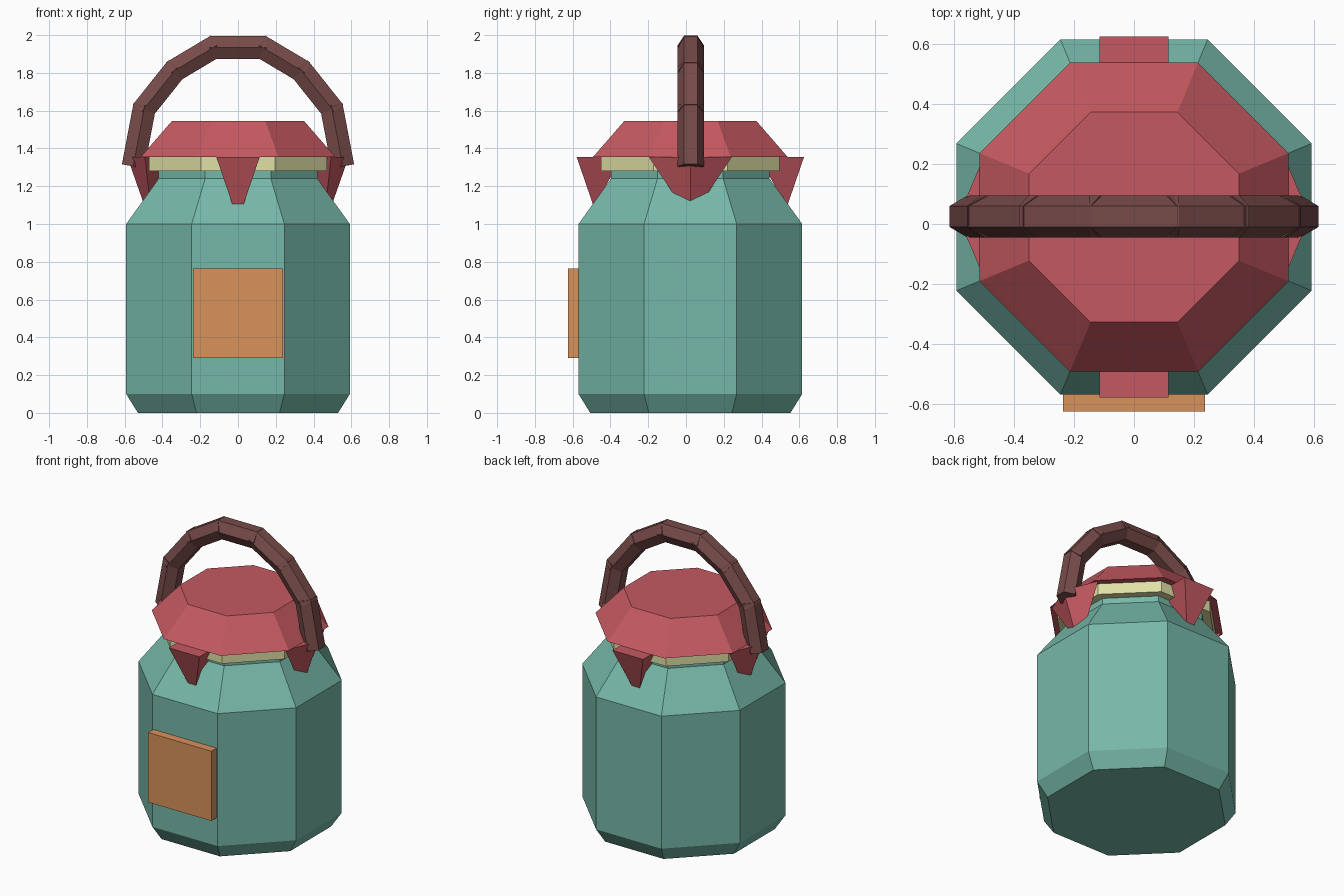
import bpy
import bmesh
from math import cos, pi, radians
from mathutils import Matrix, Vector

default = bpy.data.objects.get("Cube")
if default:
    bpy.data.objects.remove(default)

AXIS_Y = 0.023  # the jar's axis; the label shifts it off the origin


def material(name, rgb):
    """Flat colour given as 0-255 sRGB, stored as linear."""
    lin = [((c / 255 + 0.055) / 1.055) ** 2.4 for c in rgb] + [1.0]
    mat = bpy.data.materials.new(name)
    mat.use_nodes = True
    mat.diffuse_color = lin
    bsdf = mat.node_tree.nodes["Principled BSDF"]
    bsdf.inputs["Base Color"].default_value = lin
    bsdf.inputs["Roughness"].default_value = 0.8
    return mat


TEAL = material("teal glass", (118, 184, 168))
RED = material("red cloth", (197, 89, 97))
CREAM = material("cream band", (224, 224, 166))
ORANGE = material("orange label", (216, 146, 91))
BROWN = material("brown handle", (119, 75, 73))


def finish(bm, name, mat):
    bmesh.ops.recalc_face_normals(bm, faces=bm.faces)
    mesh = bpy.data.meshes.new(name)
    bm.to_mesh(mesh)
    bm.free()
    mesh.materials.append(mat)
    obj = bpy.data.objects.new(name, mesh)
    bpy.context.collection.objects.link(obj)
    return obj


def loft(bm, rings):
    """Join equal-sized rings of points and cap both ends."""
    loops = [[bm.verts.new(p) for p in ring] for ring in rings]
    n = len(loops[0])
    for a, b in zip(loops, loops[1:]):
        for i in range(n):
            j = (i + 1) % n
            bm.faces.new((a[i], a[j], b[j], b[i]))
    bm.faces.new(loops[0])
    bm.faces.new(loops[-1])


def octagon(apothem, z):
    r = Vector((apothem / cos(pi / 8), 0, 0))
    return [Matrix.Rotation(radians(22.5 + 45 * i), 3, "Z") @ r
            + Vector((0, AXIS_Y, z)) for i in range(8)]


def octagonal_part(name, mat, profile):
    bm = bmesh.new()
    loft(bm, [octagon(a, z) for a, z in profile])
    return finish(bm, name, mat)


# Jar, neck band and cloth lid
octagonal_part("jar_body", TEAL, [(0.53, 0), (0.592, 0.1), (0.592, 1.0),
                                  (0.42, 1.24), (0.42, 1.3)])
octagonal_part("neck_band", CREAM, [(0.472, 1.28), (0.472, 1.36)])
octagonal_part("lid", RED, [(0.515, 1.355), (0.35, 1.545)])


# Cloth corners: each is a tapering wedge given as (outward, sideways, z)
def cloth_flap(name, angle, top, bottom):
    turn = Matrix.Rotation(radians(angle), 3, "Z")
    bm = bmesh.new()
    loft(bm, [[turn @ Vector(p) + Vector((0, AXIS_Y, 0)) for p in ring]
              for ring in (top, bottom)])
    finish(bm, name, RED)


flat_top = [(0.602, -0.115, 1.355), (0.602, 0.115, 1.355),
            (0.36, 0.115, 1.355), (0.36, -0.115, 1.355)]
flat_tip = [(0.516, -0.03, 1.105), (0.516, 0.03, 1.105),
            (0.455, 0.03, 1.19), (0.455, -0.03, 1.19)]
pointed_top = [(0.586, 0, 1.355), (0.493, 0.22, 1.355),
               (0.4, 0, 1.355), (0.493, -0.22, 1.355)]
pointed_tip = [(0.5, 0, 1.11), (0.47, 0.085, 1.152),
               (0.43, 0, 1.2), (0.47, -0.085, 1.152)]
cloth_flap("front_flap", -90, flat_top, flat_tip)
cloth_flap("back_flap", 90, flat_top, flat_tip)
cloth_flap("left_flap", 0, pointed_top, pointed_tip)
cloth_flap("right_flap", 180, pointed_top, pointed_tip)

# Label plate on the front
bm = bmesh.new()
bmesh.ops.create_cube(bm, size=1, matrix=Matrix.Translation((0, -0.59, 0.527))
                      @ Matrix.Diagonal((0.474, 0.07, 0.474, 1)))
finish(bm, "label", ORANGE)

# Handle: hexagonal rods overlapping a little at the joints
half = [(0.555, 1.305), (0.497, 1.61), (0.335, 1.813), (0.13, 1.935)]
path = [Vector((-x, AXIS_Y + 0.002, z)) for x, z in half]
path += [Vector((x, AXIS_Y + 0.002, z)) for x, z in reversed(half)]
side = Vector((0, 0.07, 0))
bm = bmesh.new()
for i, (a, b) in enumerate(zip(path, path[1:])):
    along = (b - a).normalized()
    start = a - along * (0.02 if i > 0 else 0)
    end = b + along * (0.02 if i < len(path) - 2 else 0)
    hexagon = [Matrix.Rotation(radians(60 * k), 3, along) @ side
               for k in range(6)]
    loft(bm, [[p + h for h in hexagon] for p in (start, end)])
finish(bm, "handle", BROWN)
